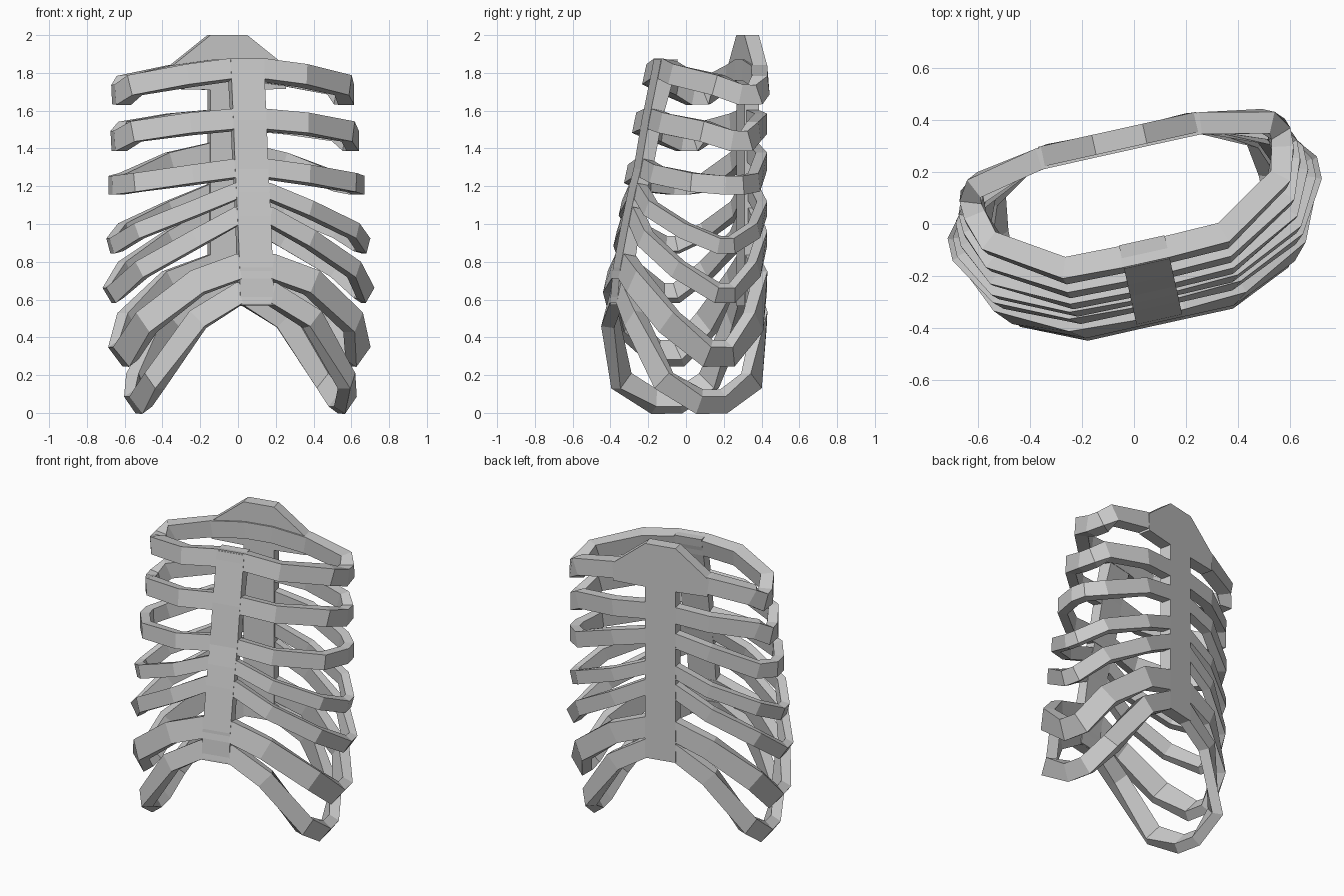
import bpy, math
from mathutils import Vector

cube = bpy.data.objects.get("Cube")
if cube:
    bpy.data.objects.remove(cube, do_unlink=True)

bone = bpy.data.materials.new("bone_grey")
bone.use_nodes = True
colour = (0.6, 0.6, 0.6, 1)
bone.diffuse_color = colour
bone.node_tree.nodes["Principled BSDF"].inputs["Base Color"].default_value = colour

YAW = math.radians(12.5)  # the whole cage is turned a little about z
SHIFT = 0.016             # and set slightly to its left
LEAN = 0.2                # the front of each rib follows the breastbone slope


def make_object(name, verts, faces):
    mesh = bpy.data.meshes.new(name)
    mesh.from_pydata(verts, [], faces)
    mesh.materials.append(bone)
    obj = bpy.data.objects.new(name, mesh)
    obj.rotation_euler.z = YAW
    obj.location.x = SHIFT
    bpy.context.collection.objects.link(obj)
    return obj


def loft(name, sections, closed):
    """Join four-cornered sections into a tube, capped unless closed."""
    n = len(sections)
    verts = [p for s in sections for p in s]
    faces = []
    for i in range(n if closed else n - 1):
        a, b = i * 4, (i + 1) % n * 4
        for k in range(4):
            m = (k + 1) % 4
            faces.append((a + k, b + k, b + m, a + m))
    if not closed:
        faces += [(0, 1, 2, 3), tuple(range(n * 4 - 1, n * 4 - 5, -1))]
    return make_object(name, verts, faces)


def rib_ring(name, half, width, thick, tilt):
    """Sweep a flat band around a half path and its mirror image."""
    path = [Vector(p) for p in half]
    path += [Vector((-p.x, p.y, p.z)) for p in reversed(path)]
    n = len(path)
    sections = []
    for i, p in enumerate(path):
        t = ((p - path[i - 1]).normalized()
             + (path[(i + 1) % n] - p).normalized()).normalized()
        out = Vector((t.y, -t.x, 0)).normalized()
        up = out.cross(t)
        station = min(i, n - 1 - i)
        if station < 2:
            up = (up - out * LEAN).normalized()
        elif station in (3, 4):  # flare the band at the flank
            up = (up + out * tilt).normalized()
        out = t.cross(up).normalized()
        h, d = up * width / 2, out * thick / 2
        sections.append([p + h + d, p + h - d, p - h - d, p - h + d])
    loft(name, sections, True)


# Per rib: heights at centre, bend, corner, flank; breast depth; corner half width
# and depth; flank half width, depth, half length; band width, thickness; flare
RIBS = [
    ((1.815, 1.785, 1.735, 1.685), -.12, .565, .05, .605, .20, .04, .11, .085, 0),
    ((1.55, 1.53, 1.49, 1.44), -.185, .575, -.025, .63, .15, .04, .11, .065, 0),
    ((1.29, 1.26, 1.22, 1.205), -.232, .58, -.085, .655, .11, .04, .10, .06, 0),
    ((1.17, 1.08, .965, .89), -.265, .58, -.135, .67, .065, .035, .085, .055, .25),
    ((1.04, .92, .76, .635), -.293, .575, -.17, .68, .06, .04, .095, .055, .55),
    ((.77, .69, .48, .315), -.338, .56, -.215, .63, .04, .06, .135, .07, .7),
    ((.63, .495, .17, .06), -.35, .52, -.235, .555, .015, .065, .115, .07, .7),
]
BACK = .37
for i, (z, breast, cw, cd, fw, fd, fl, width, thick, tilt) in enumerate(RIBS):
    spine_z = z[0] + (.09 if i == 2 else 0)
    back_z = z[1] + (.07 if i == 2 else 0)
    back = BACK - thick / 2
    half = [
        (.09, breast, z[0]), (.31, breast + .005, z[1]), (cw, cd, z[2]),
        (fw, fd - fl, z[3]), (fw, fd + fl, z[3]),
        (cw, max(.24, fd + .08), z[2]), (.31, back, back_z), (.09, back, spine_z),
    ]
    rib_ring("rib_%d" % (i + 1), half, width, thick, tilt)

# Breastbone: a strip that follows the front of the ribs
levels = [(1.87, -.11, .085)] + [(r[0][0], r[1], r[8]) for r in RIBS[:-1]]
levels.append((.57, -.355, .07))
strip = []
for z, y, thick in levels:
    f, b = y - thick / 2 - .003, y + thick / 2 + .003
    strip.append([(-.09, f, z), (.09, f, z), (.09, b, z), (-.09, b, z)])
loft("breastbone", strip, False)

# Backbone: a straight plate with a flared head
right = [(.1, .565), (.1, 1.71), (.31, 1.715), (.31, 1.835), (.1, 2.0)]
outline = right + [(-x, z) for x, z in reversed(right)]
n = len(outline)
verts = [(x, y, z) for y in (BACK - .075, BACK + .003) for x, z in outline]
faces = [tuple(range(n)), tuple(range(2 * n - 1, n - 1, -1))]
faces += [(i, i + n, (i + 1) % n + n, (i + 1) % n) for i in range(n)]
make_object("backbone", verts, faces)
